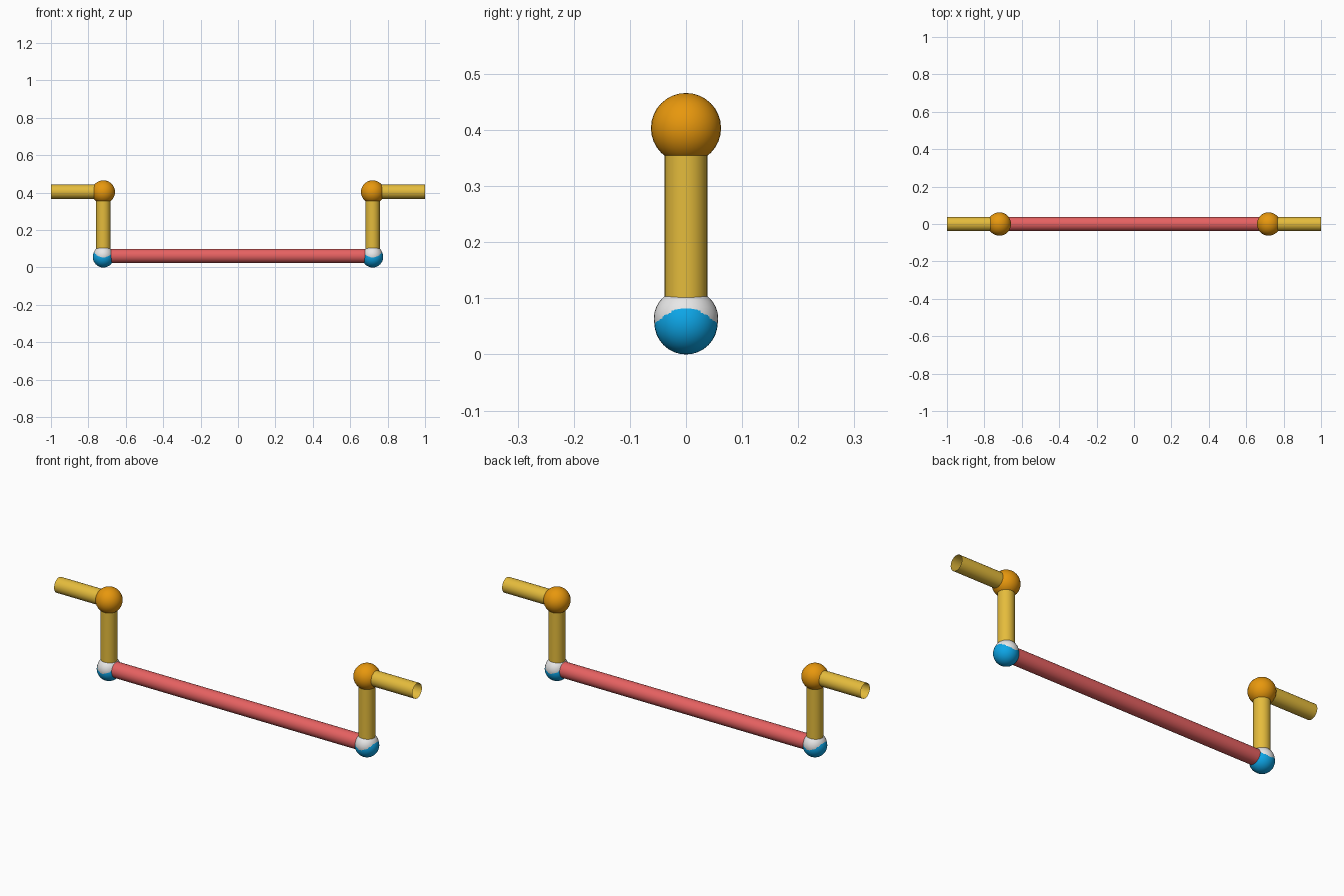
import bpy
import math

cube = bpy.data.objects.get("Cube")
if cube:
    bpy.data.objects.remove(cube, do_unlink=True)


def make_material(name, color):
    mat = bpy.data.materials.new(name)
    mat.use_nodes = True
    mat.diffuse_color = (*color, 1)
    mat.node_tree.nodes["Principled BSDF"].inputs["Base Color"].default_value = (*color, 1)
    return mat


yellow = make_material("golden yellow", (0.78, 0.50, 0.045))
orange = make_material("orange", (0.80, 0.31, 0.004))
blue = make_material("sky blue", (0.004, 0.38, 0.80))
red = make_material("soft red", (0.79, 0.12, 0.12))
white = make_material("white", (0.80, 0.80, 0.80))

TUBE_RADIUS = 0.038
CORNER_X = 0.72
LOW_Z, HIGH_Z = 0.062, 0.405


def finish(name, mat):
    obj = bpy.context.object
    obj.name = name
    obj.data.materials.append(mat)
    bpy.ops.object.shade_smooth_by_angle(angle=math.radians(40))
    return obj


def tube(name, mat, center, length, rotation=(0, 0, 0)):
    """Open-ended pipe, along z unless rotated."""
    bpy.ops.mesh.primitive_cylinder_add(
        vertices=32, radius=TUBE_RADIUS, depth=length,
        end_fill_type='NOTHING', location=center, rotation=rotation)
    return finish(name, mat)


def ball(name, mat, center, radius, scale=(1, 1, 1)):
    bpy.ops.mesh.primitive_uv_sphere_add(
        segments=32, ring_count=16, radius=radius, location=center, scale=scale)
    return finish(name, mat)


along_x = (0, math.pi / 2, 0)

# Long lower bar between the two lower joints
tube("lower_bar", red, (0, 0, LOW_Z), 2 * CORNER_X, along_x)

# Each end: lower joint, post, upper joint and outward arm
for side, sign in (("left", 1), ("right", -1)):
    x = sign * CORNER_X
    ball(side + "_lower_joint", blue, (x, 0, 0.0565), 0.0565)
    # White lens bulging slightly out of the joint at front and back
    ball(side + "_joint_spots", white, (x, 0, 0.064), 0.0575, (0.93, 1, 0.93))
    tube(side + "_post", yellow, (x, 0, (LOW_Z + HIGH_Z) / 2), HIGH_Z - LOW_Z)
    ball(side + "_upper_joint", orange, (x, 0, 0.4035), 0.0625)
    tube(side + "_arm", yellow, (sign * (1 + CORNER_X) / 2, 0, HIGH_Z),
         1 - CORNER_X, along_x)
